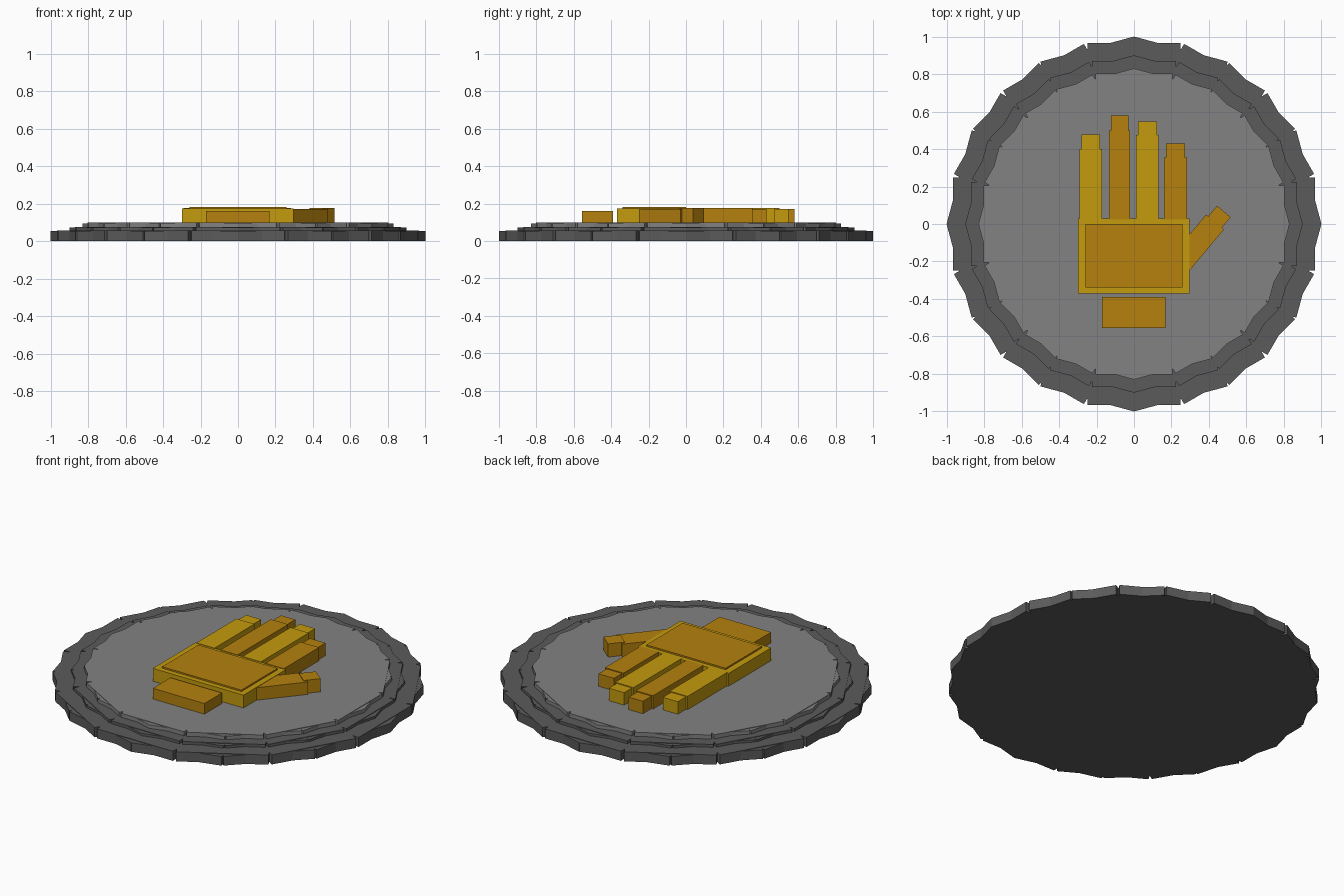
import bpy, bmesh
from math import radians
from mathutils import Matrix, Vector

cube = bpy.data.objects.get("Cube")
if cube:
    bpy.data.objects.remove(cube)


def material(name, rgb):
    linear = [((c / 255 + 0.055) / 1.055) ** 2.4 for c in rgb]
    mat = bpy.data.materials.new(name)
    mat.use_nodes = True
    mat.diffuse_color = (*linear, 1)
    mat.node_tree.nodes["Principled BSDF"].inputs["Base Color"].default_value = (*linear, 1)
    return mat


dark_gray = material("dark gray", (91, 91, 91))
mid_gray = material("mid gray", (130, 130, 130))
yellow = material("yellow", (196, 155, 13))
orange = material("orange", (181, 129, 14))


def add_box(bm, center, size, angle=0):
    bmesh.ops.create_cube(bm, size=1, matrix=Matrix.Translation(center)
                          @ Matrix.Rotation(radians(angle), 4, 'Z')
                          @ Matrix.Diagonal((*size, 1)))


def finish(name, bm, mat):
    mesh = bpy.data.meshes.new(name)
    bm.to_mesh(mesh)
    bm.free()
    mesh.materials.append(mat)
    bpy.context.collection.objects.link(bpy.data.objects.new(name, mesh))


def block(name, mat, x0, x1, y0, y1, top, bottom=0.095):
    bm = bmesh.new()
    add_box(bm, Vector((x0 + x1, y0 + y1, bottom + top)) / 2, (x1 - x0, y1 - y0, top - bottom))
    finish(name, bm, mat)


def tier(name, mat, radius, bottom, top):
    """Round slab made of crossed planks, giving a notched rim."""
    bm = bmesh.new()
    for i in range(12):
        height = top - bottom - 0.003 * (i % 2)
        # planks next to the axes are a little wider and close the notch there
        width = 0.517 if i in (1, 5, 7, 11) else 0.498
        add_box(bm, (0, 0, bottom + height / 2),
                (width * radius, 1.932 * radius, height), i * 15)
    finish(name, bm, mat)


# Stepped round base
tier("base_rim", dark_gray, 1.0, 0, 0.057)
tier("base_step", dark_gray, 0.9, 0.03, 0.074)
tier("base_plate", mid_gray, 0.83, 0.05, 0.098)

# Palm, raised pad and wrist
block("palm", yellow, -0.3, 0.295, -0.37, 0.03, 0.174)
block("palm_pad", orange, -0.26, 0.26, -0.34, 0, 0.183)
block("wrist", orange, -0.17, 0.168, -0.555, -0.39, 0.161)

# Fingers: centre x, width, knuckle y, tip y
fingers = {
    "little_finger": (yellow, -0.231, 0.118, 0.40, 0.477),
    "ring_finger": (orange, -0.077, 0.113, 0.50, 0.58),
    "middle_finger": (yellow, 0.072, 0.12, 0.475, 0.548),
    "index_finger": (orange, 0.222, 0.122, 0.355, 0.43),
}
for name, (mat, x, width, knuckle, tip) in fingers.items():
    half = width / 2
    block(name, mat, x - half, x + half, 0.025, knuckle, 0.177)
    block(name + "_tip", mat, x - half + 0.01, x + half - 0.01, knuckle - 0.02, tip, 0.172)


# Thumb, angled out from the palm
thumb_end = Vector((0.432, 0.01, 0))
thumb_angle = 50
axis = Matrix.Rotation(radians(thumb_angle), 3, 'Z') @ Vector((1, 0, 0))
for name, start, end, width, top in (("thumb", -0.36, 0, 0.124, 0.172),
                                     ("thumb_tip", -0.02, 0.074, 0.095, 0.176)):
    bm = bmesh.new()
    center = thumb_end + axis * (start + end) / 2
    center.z = (0.095 + top) / 2
    add_box(bm, center, (end - start, width, top - 0.095), thumb_angle)
    finish(name, bm, orange)
